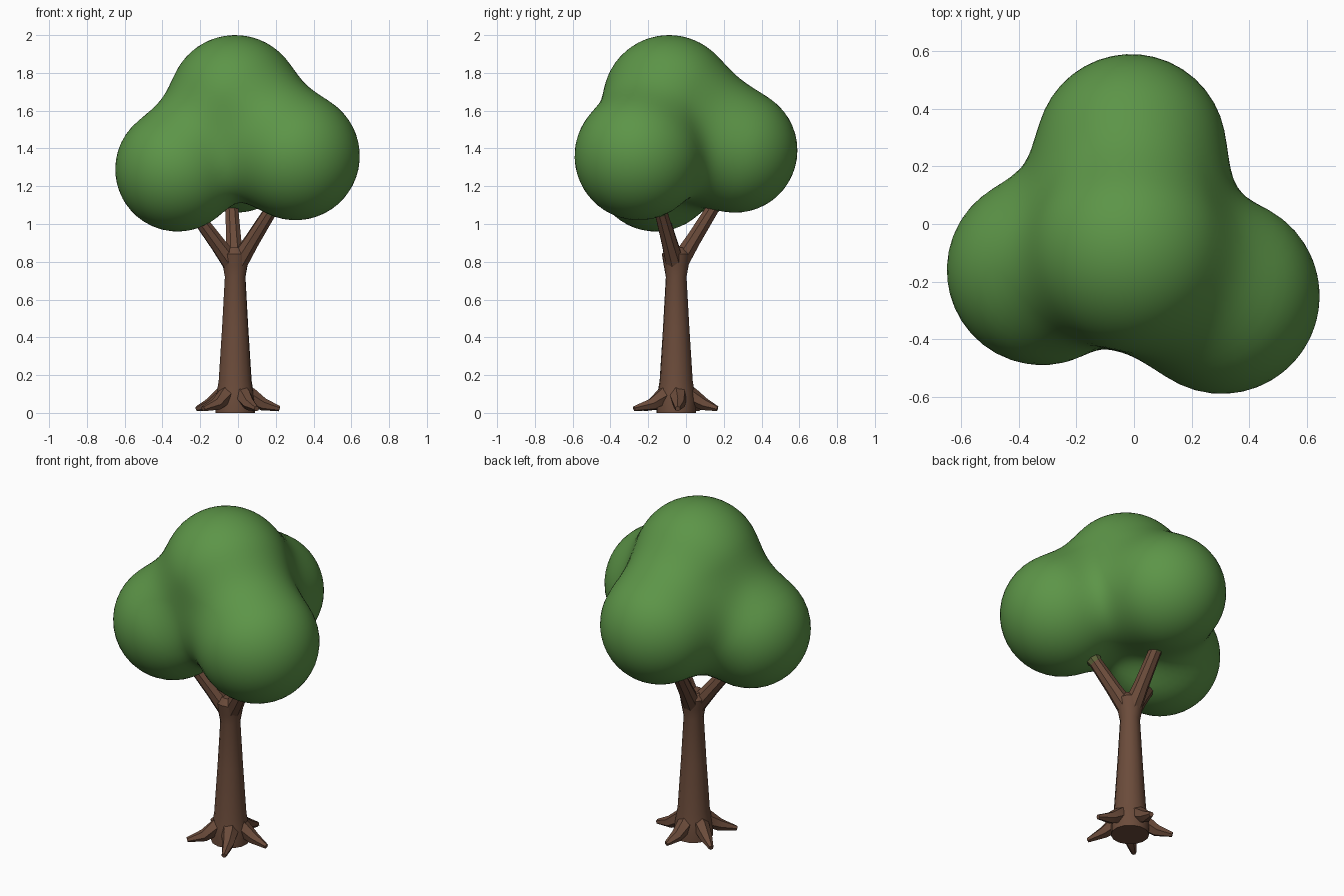
import bpy, bmesh, math
from mathutils import Vector

if "Cube" in bpy.data.objects:
    bpy.data.objects.remove(bpy.data.objects["Cube"])


def material(name, rgb):
    m = bpy.data.materials.new(name)
    m.diffuse_color = (*rgb, 1)
    m.use_nodes = True
    m.node_tree.nodes["Principled BSDF"].inputs["Base Color"].default_value = m.diffuse_color
    return m


BARK = material("brown bark", (0.147, 0.071, 0.043))
LEAF = material("leaf green", (0.108, 0.30, 0.064))
MOSS = material("olive joint", (0.13, 0.15, 0.05))


def finish(name, bm, mat, angle):
    bmesh.ops.recalc_face_normals(bm, faces=bm.faces)
    me = bpy.data.meshes.new(name)
    bm.to_mesh(me)
    bm.free()
    me.materials.append(mat)
    ob = bpy.data.objects.new(name, me)
    bpy.context.collection.objects.link(ob)
    bpy.ops.object.select_all(action='DESELECT')
    ob.select_set(True)
    bpy.context.view_layer.objects.active = ob
    bpy.ops.object.shade_smooth_by_angle(angle=math.radians(angle))
    return ob


def tube(name, points, radii, sides, mat, angle=40, up=False):
    """Capped tube through points; rings are level when up is set."""
    bm = bmesh.new()
    pts = [Vector(p) for p in points]
    rings = []
    for i, (p, r) in enumerate(zip(pts, radii)):
        d = pts[min(i + 1, len(pts) - 1)] - pts[max(i - 1, 0)]
        d = Vector((0, 0, 1)) if up else d.normalized()
        a = d.cross(Vector((0.31, 0.95, 0.05))).normalized()
        b = d.cross(a)
        ring = []
        for k in range(sides):
            t = math.tau * k / sides
            v = p + (a * math.cos(t) + b * math.sin(t)) * r
            v.z = max(v.z, 0.0)
            ring.append(bm.verts.new(v))
        rings.append(ring)
    for lo, hi in zip(rings, rings[1:]):
        for k in range(sides):
            n = (k + 1) % sides
            bm.faces.new((lo[k], lo[n], hi[n], hi[k]))
    bm.faces.new(rings[0])
    bm.faces.new(rings[-1])
    return finish(name, bm, mat, angle)


# Trunk: tapered column, swelling where the branches fork
CX, CY = -0.015, -0.052
profile = [(0.0, 0.105), (0.06, 0.105), (0.11, 0.098), (0.17, 0.088),
           (0.45, 0.07), (0.72, 0.055), (0.78, 0.066), (0.84, 0.076), (0.875, 0.05)]
tube("trunk", [(CX, CY, z) for z, r in profile], [r for z, r in profile], 14, BARK, up=True)

# Roots: angular spurs splayed around the foot
for i, (deg, reach) in enumerate([(2, 0.235), (82, 0.22), (149, 0.235), (225, 0.24), (297, 0.25)]):
    a = math.radians(deg)
    path = [(CX + math.cos(a + bend) * d, CY + math.sin(a + bend) * d, z)
            for d, z, bend in [(0.03, 0.12, 0), (0.085, 0.085, 0.1),
                               (0.15, 0.045, 0.06), (reach, 0.022, 0)]]
    tube(f"root_{i + 1}", path, [0.05, 0.046, 0.034, 0.014], 6, BARK, 25)

# Branches fork towards the three lower leaf masses, each with a flared joint
ends = {"left": (-0.23, -0.13, 1.06), "right": (0.185, -0.14, 1.09), "back": (-0.035, 0.165, 1.12)}
for side, end in ends.items():
    start, end = Vector((CX, CY, 0.77)), Vector(end)
    mid = start.lerp(end, 0.42)
    tip = end + (end - mid) * 0.25
    tube(f"{side}_branch", [start, mid, end, tip], [0.055, 0.043, 0.035, 0.035], 8, BARK)
    tube(f"{side}_branch_joint", [mid.lerp(end, 0.78), end, tip], [0.034, 0.05, 0.075], 8, MOSS)

# Canopy: four round leaf masses melted into one skin
BLOBS = [(Vector((-0.015, -0.09, 1.65)), 0.35), (Vector((-0.32, -0.16, 1.29)), 0.33),
         (Vector((0.305, -0.25, 1.36)), 0.34), (Vector((-0.01, 0.26, 1.39)), 0.33)]
BLEND = 0.19


def distance(p):
    d = None
    for c, r in BLOBS:
        e = (p - c).length - r
        if d is None:
            d = e
        else:
            h = max(BLEND - abs(d - e), 0) / BLEND
            d = min(d, e) - h * h * BLEND / 4
    return d


core = Vector((0.0, -0.07, 1.43))
bm = bmesh.new()
bmesh.ops.create_icosphere(bm, subdivisions=5, radius=1)
for v in bm.verts:
    ray = v.co.normalized()
    t = 1.1
    for _ in range(40):
        step = distance(core + ray * t)
        t -= step
        if step < 0.0005 or t < 0.05:
            break
    v.co = core + ray * max(t, 0.05)
finish("canopy", bm, LEAF, 60)
